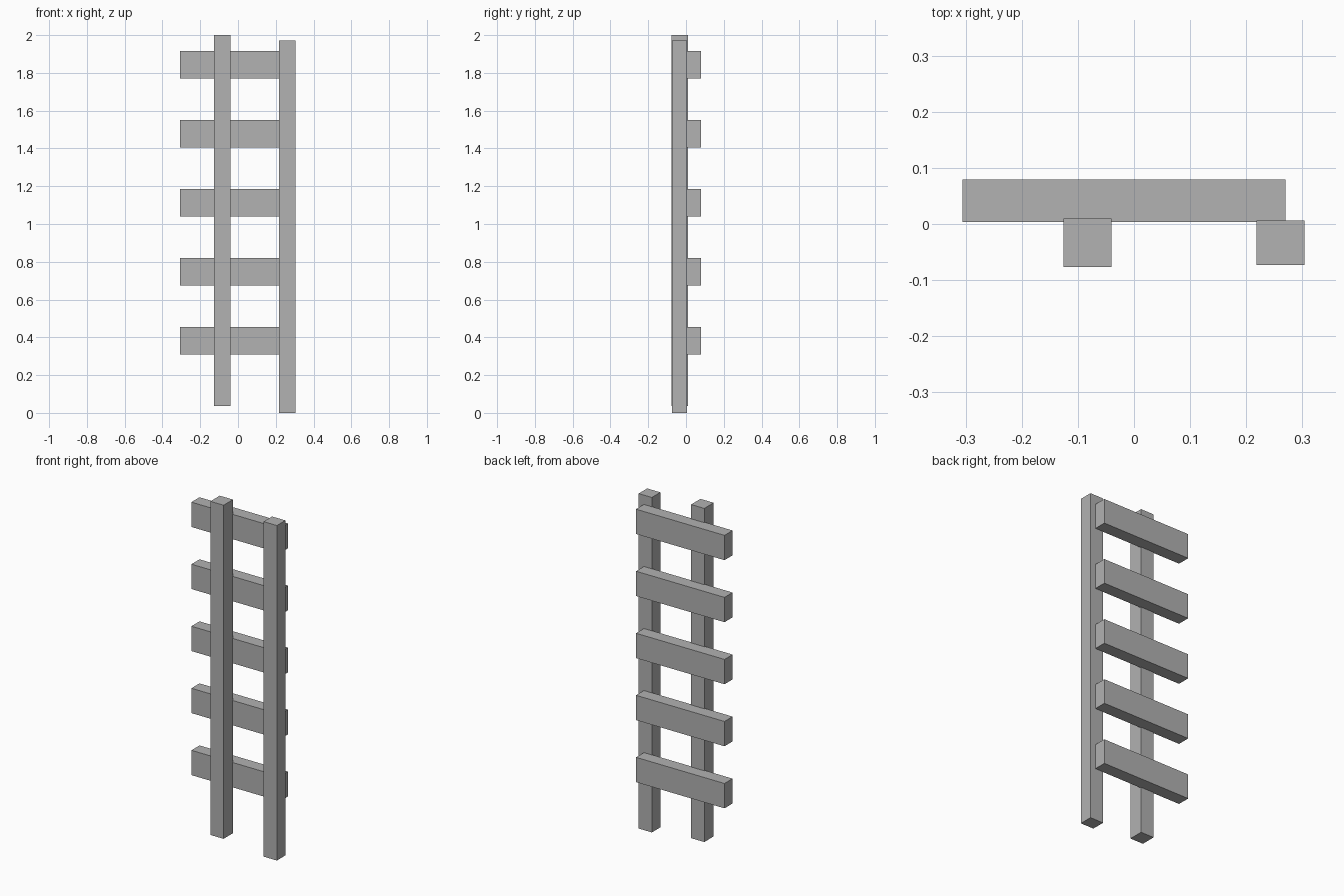
import bpy

cube = bpy.data.objects.get("Cube")
if cube:
    bpy.data.objects.remove(cube, do_unlink=True)

# Single plain grey material
GREY = (0.445, 0.445, 0.445, 1.0)
grey = bpy.data.materials.new("plain grey")
grey.use_nodes = True
grey.diffuse_color = GREY
for node in grey.node_tree.nodes:
    if node.type == 'BSDF_PRINCIPLED':
        node.inputs["Base Color"].default_value = GREY


def beam(name, low, high):
    """Square-edged timber spanning two opposite corners."""
    centre = [(a + b) / 2 for a, b in zip(low, high)]
    bpy.ops.mesh.primitive_cube_add(size=1, location=centre)
    obj = bpy.context.object
    obj.name = name
    obj.scale = [b - a for a, b in zip(low, high)]
    bpy.ops.object.transform_apply(location=False, rotation=False, scale=True)
    obj.data.materials.append(grey)
    return obj


# Two uprights, slightly offset in height and depth
beam("right_post", (-0.126, -0.077, 0.037), (-0.04, 0.01, 2.0))
beam("left_post", (0.218, -0.073, 0.0), (0.304, 0.006, 1.971))

# Evenly spaced rungs fixed to the back of the posts
RUNG_COUNT, FIRST, STEP, HEIGHT = 5, 0.31, 0.365, 0.146
for i in range(RUNG_COUNT):
    z = FIRST + i * STEP
    beam(f"rung_{i + 1}", (-0.306, 0.004, z), (0.27, 0.079, z + HEIGHT))
